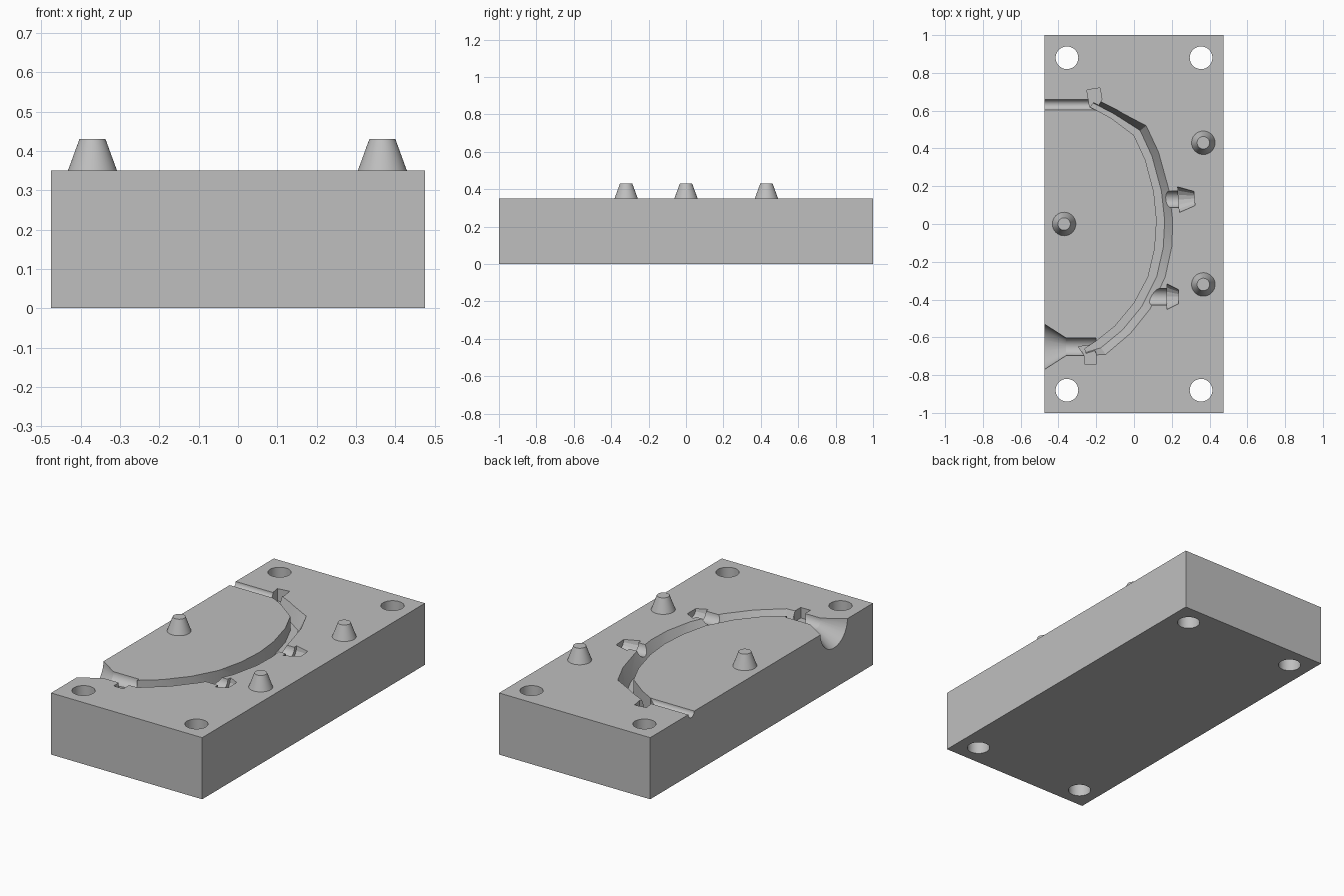
import bpy, bmesh
from mathutils import Vector, Matrix

if "Cube" in bpy.data.objects:
    bpy.data.objects.remove(bpy.data.objects["Cube"], do_unlink=True)

TOP = 0.35
DEPTH = 0.08

grey = bpy.data.materials.new("plain_grey")
grey.use_nodes = True
colour = (0.52, 0.52, 0.52, 1)
grey.diffuse_color = colour
grey.node_tree.nodes["Principled BSDF"].inputs["Base Color"].default_value = colour


def make(name, bm):
    bmesh.ops.recalc_face_normals(bm, faces=bm.faces)
    mesh = bpy.data.meshes.new(name)
    bm.to_mesh(mesh)
    bm.free()
    obj = bpy.data.objects.new(name, mesh)
    bpy.context.collection.objects.link(obj)
    mesh.materials.append(grey)
    return obj


def cone(name, a, b, r1, r2, sides=40):
    """Solid cone or cylinder running from a to b."""
    a, b = Vector(a), Vector(b)
    turn = (b - a).to_track_quat('Z', 'Y').to_matrix().to_4x4()
    bm = bmesh.new()
    bmesh.ops.create_cone(bm, cap_ends=True, segments=sides, radius1=r1, radius2=r2,
                          depth=(b - a).length,
                          matrix=Matrix.Translation((a + b) / 2) @ turn)
    return make(name, bm)


def loft(name, rings):
    """Closed solid through equal-length rings."""
    bm = bmesh.new()
    rows = [[bm.verts.new(p) for p in ring] for ring in rings]
    n = len(rows[0])
    for r, s in zip(rows, rows[1:]):
        for i in range(n):
            bm.faces.new((r[i], r[(i + 1) % n], s[(i + 1) % n], s[i]))
    bm.faces.new(rows[0])
    bm.faces.new(rows[-1])
    bmesh.ops.triangulate(bm, faces=bm.faces)
    return make(name, bm)


def pocket(name, outline, depth):
    """Prism cutter below the top face."""
    return loft(name, [[(x, y, TOP - depth) for x, y in outline],
                       [(x, y, TOP + 0.02) for x, y in outline]])


def select_only(obj):
    bpy.ops.object.select_all(action='DESELECT')
    obj.select_set(True)
    bpy.context.view_layer.objects.active = obj


# Block
bm = bmesh.new()
bmesh.ops.create_cube(bm, size=1, matrix=Matrix.Translation((0, 0, TOP / 2))
                      @ Matrix.Diagonal((0.95, 2, TOP, 1)))
block = make("mould_block", bm)

cutters = []

# Bolt holes
for x in (-0.355, 0.355):
    for y in (-0.88, 0.88):
        cutters.append(cone("hole_cutter", (x, y, -0.1), (x, y, 0.5), 0.06, 0.06))

# Curved cavity: steep inner wall, flat floor, sloping outer wall
inner = [(-0.23, 0.62), (-0.12, 0.56), (0, 0.47), (0.06, 0.34), (0.105, 0.17), (0.12, 0.02),
         (0.11, -0.13), (0.075, -0.28), (0, -0.42), (-0.1, -0.54), (-0.2, -0.62), (-0.26, -0.66)]
outer = [(-0.2, 0.66), (-0.09, 0.605), (0.065, 0.52), (0.13, 0.38), (0.185, 0.18), (0.205, 0.02),
         (0.2, -0.12), (0.165, -0.28), (0.085, -0.45), (-0.02, -0.58), (-0.15, -0.69), (-0.25, -0.7)]
rings = []
for i, o in zip(inner, outer):
    i, o = Vector(i), Vector(o)
    floor = i.lerp(o, 0.5)
    rim = o + (o - floor) * (0.02 / DEPTH)
    rings.append([(*i, TOP + 0.02), (*i, TOP - DEPTH), (*floor, TOP - DEPTH), (*rim, TOP + 0.02)])
cutters.append(loft("cavity_cutter", rings))

# Pouring funnel with its gate, and the narrow vent
cutters.append(cone("funnel_cutter", (-0.485, -0.65, TOP), (-0.36, -0.65, TOP), 0.127, 0.047))
cutters.append(cone("gate_cutter", (-0.37, -0.65, TOP), (-0.2, -0.65, TOP), 0.047, 0.047))
cutters.append(cone("vent_cutter", (-0.5, 0.631, TOP), (-0.19, 0.631, TOP), 0.027, 0.027))

# Barbed side pockets: round stem and flared head
for stem, neck, tip in (((0.15, 0.13), (0.25, 0.13), (0.32, 0.135)),
                        ((0.08, -0.385), (0.185, -0.385), (0.235, -0.385))):
    a, b, c = [Vector((x, y, TOP)) for x, y in (stem, neck, tip)]
    cutters.append(cone("stem_cutter", a, b + (c - b) * 0.2, 0.044, 0.044, 24))
    cutters.append(cone("barb_cutter", b - (c - b) * 0.2, c, 0.068, 0.038, 16))

# End pockets
cutters.append(pocket("back_pocket_cutter",
                      [(-0.25, 0.71), (-0.18, 0.72), (-0.17, 0.66), (-0.2, 0.6), (-0.235, 0.62)], 0.07))
cutters.append(pocket("front_pocket_cutter",
                      [(-0.295, -0.65), (-0.26, -0.7), (-0.26, -0.745), (-0.2, -0.745),
                       (-0.2, -0.69), (-0.22, -0.64)], 0.06))

# Carve the block
select_only(block)
for cutter in cutters:
    cutter.hide_render = True
    mod = block.modifiers.new("cut", 'BOOLEAN')
    mod.operation = 'DIFFERENCE'
    mod.solver = 'EXACT'
    mod.object = cutter
    bpy.ops.object.modifier_apply(modifier=mod.name)
    bpy.data.objects.remove(cutter, do_unlink=True)
bpy.ops.object.shade_smooth_by_angle(angle=0.3)

# Tapered locating pegs
for name, x, y in (("right_peg", -0.37, 0), ("left_back_peg", 0.367, 0.43),
                   ("left_front_peg", 0.367, -0.32)):
    peg = cone(name, (x, y, TOP - 0.002), (x, y, TOP + 0.08), 0.063, 0.033, 48)
    select_only(peg)
    bpy.ops.object.shade_smooth_by_angle(angle=0.5)
